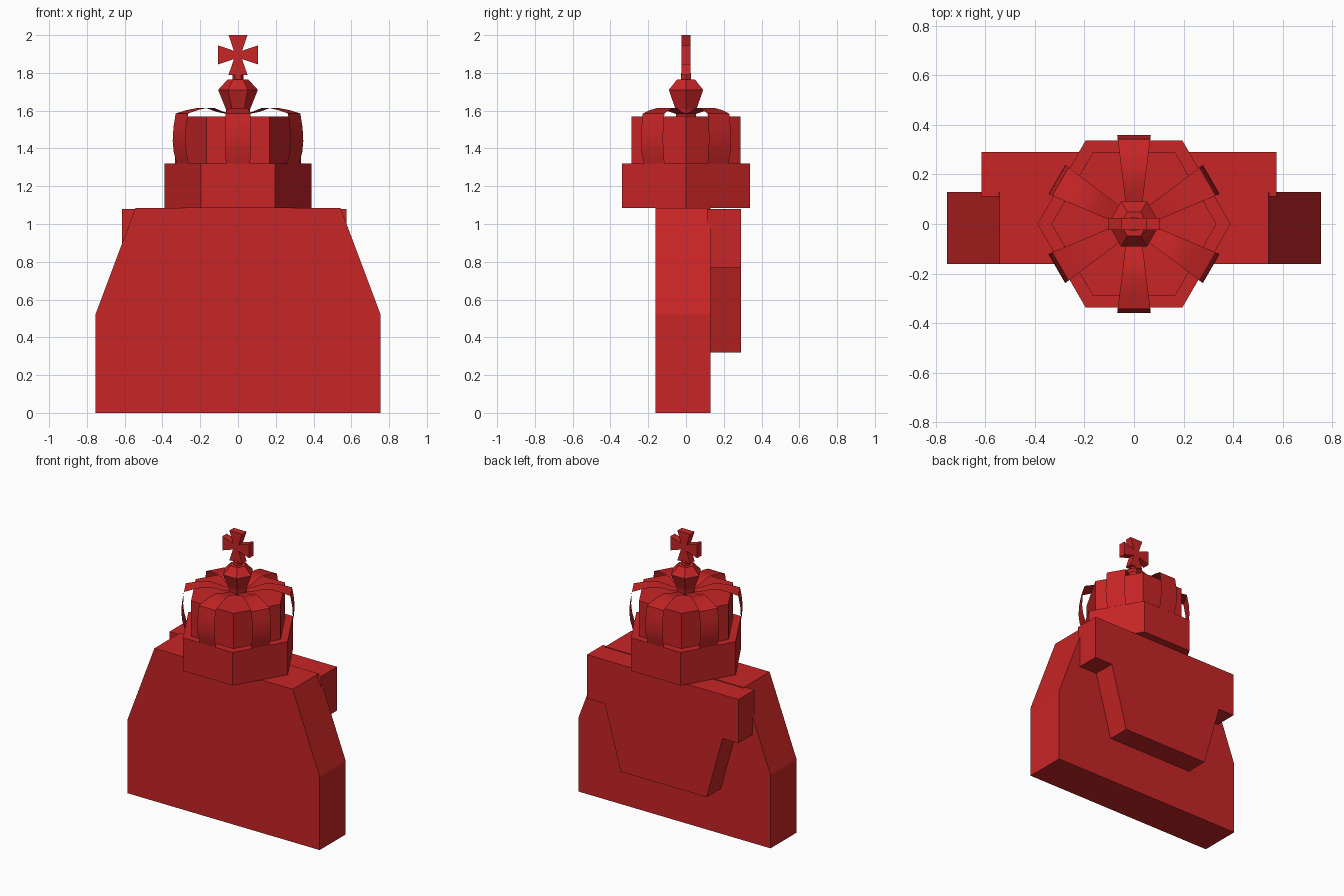
import bpy
import bmesh
from math import pi, sin, cos
from mathutils import Matrix, Vector

cube = bpy.data.objects.get("Cube")
if cube:
    bpy.data.objects.remove(cube, do_unlink=True)

red = bpy.data.materials.new("crimson_red")
red.use_nodes = True
red.diffuse_color = (0.58, 0.018, 0.019, 1)
red.node_tree.nodes["Principled BSDF"].inputs["Base Color"].default_value = red.diffuse_color


def finish(name, bm, closed=True):
    if closed:
        bmesh.ops.recalc_face_normals(bm, faces=bm.faces)
    mesh = bpy.data.meshes.new(name)
    bm.to_mesh(mesh)
    bm.free()
    mesh.materials.append(red)
    obj = bpy.data.objects.new(name, mesh)
    bpy.context.collection.objects.link(obj)
    return obj


def slab(name, outline, y0, y1):
    """Extrude an x-z outline along y."""
    bm = bmesh.new()
    face = bm.faces.new([bm.verts.new((x, y0, z)) for x, z in outline])
    ext = bmesh.ops.extrude_face_region(bm, geom=[face])
    moved = [v for v in ext["geom"] if isinstance(v, bmesh.types.BMVert)]
    bmesh.ops.translate(bm, verts=moved, vec=(0, y1 - y0, 0))
    return finish(name, bm)


def hex_lathe(name, profile):
    """Stack six-sided rings given as (radius, height), corners on the x axis."""
    bm = bmesh.new()
    rings = [[bm.verts.new((r * cos(i * pi / 3), r * sin(i * pi / 3), z))
              for i in range(6)] for r, z in profile]
    for low, high in zip(rings, rings[1:]):
        for i in range(6):
            j = (i + 1) % 6
            bm.faces.new((low[i], low[j], high[j], high[i]))
    bm.faces.new(rings[0][::-1])
    bm.faces.new(rings[-1])
    return finish(name, bm)


# Sloped-shoulder body and the stepped plate on its back
slab("body", [(-0.755, 0), (0.755, 0), (0.755, 0.52), (0.543, 1.085),
              (-0.543, 1.085), (-0.755, 0.52)], -0.162, 0.13)
slab("back_plate", [(-0.615, 1.08), (-0.615, 0.77), (-0.49, 0.77), (-0.365, 0.32),
                    (0.31, 0.32), (0.435, 0.77), (0.575, 0.77), (0.575, 1.08)], 0.11, 0.29)

# Crown band, inner drum and finial
hex_lathe("crown_band", [(0.39, 1.085), (0.39, 1.32)])
hex_lathe("crown_drum", [(0.333, 1.32), (0.333, 1.57)])
hex_lathe("finial_orb", [(0.06, 1.57), (0.065, 1.61), (0.105, 1.71), (0.055, 1.765)])
hex_lathe("finial_neck", [(0.03, 1.76), (0.03, 1.80)])

# Six thin arches, one over each side of the drum: (radius, height, half width)
arch = [(0.338, 1.32, 0.064), (0.354, 1.38, 0.067), (0.36, 1.44, 0.068),
        (0.356, 1.51, 0.067), (0.343, 1.585, 0.066), (0.28, 1.603, 0.058),
        (0.22, 1.614, 0.05), (0.17, 1.614, 0.044), (0.11, 1.594, 0.037),
        (0.05, 1.582, 0.028)]
bm = bmesh.new()
for k in range(6):
    turn = Matrix.Rotation(pi / 6 + k * pi / 3, 3, "Z")
    rows = [[bm.verts.new(turn @ Vector((r, s * w, z))) for s in (-1, 1)]
            for r, z, w in arch]
    for a, b in zip(rows, rows[1:]):
        bm.faces.new((a[0], a[1], b[1], b[0]))
arches = finish("crown_arches", bm, closed=False)
bpy.context.view_layer.objects.active = arches
arches.select_set(True)
bpy.ops.object.shade_smooth_by_angle(angle=pi / 6)
arches.select_set(False)

# Flared cross: one arm repeated at quarter turns
arm = [(0.022, 0.022), (0.105, 0.05), (0.105, -0.05)]
outline = []
for k in range(4):
    c, s = cos(k * pi / 2), sin(k * pi / 2)
    outline += [(u * c + v * s, 1.895 + u * s - v * c) for u, v in arm]
slab("cross", outline, -0.025, 0.025)
